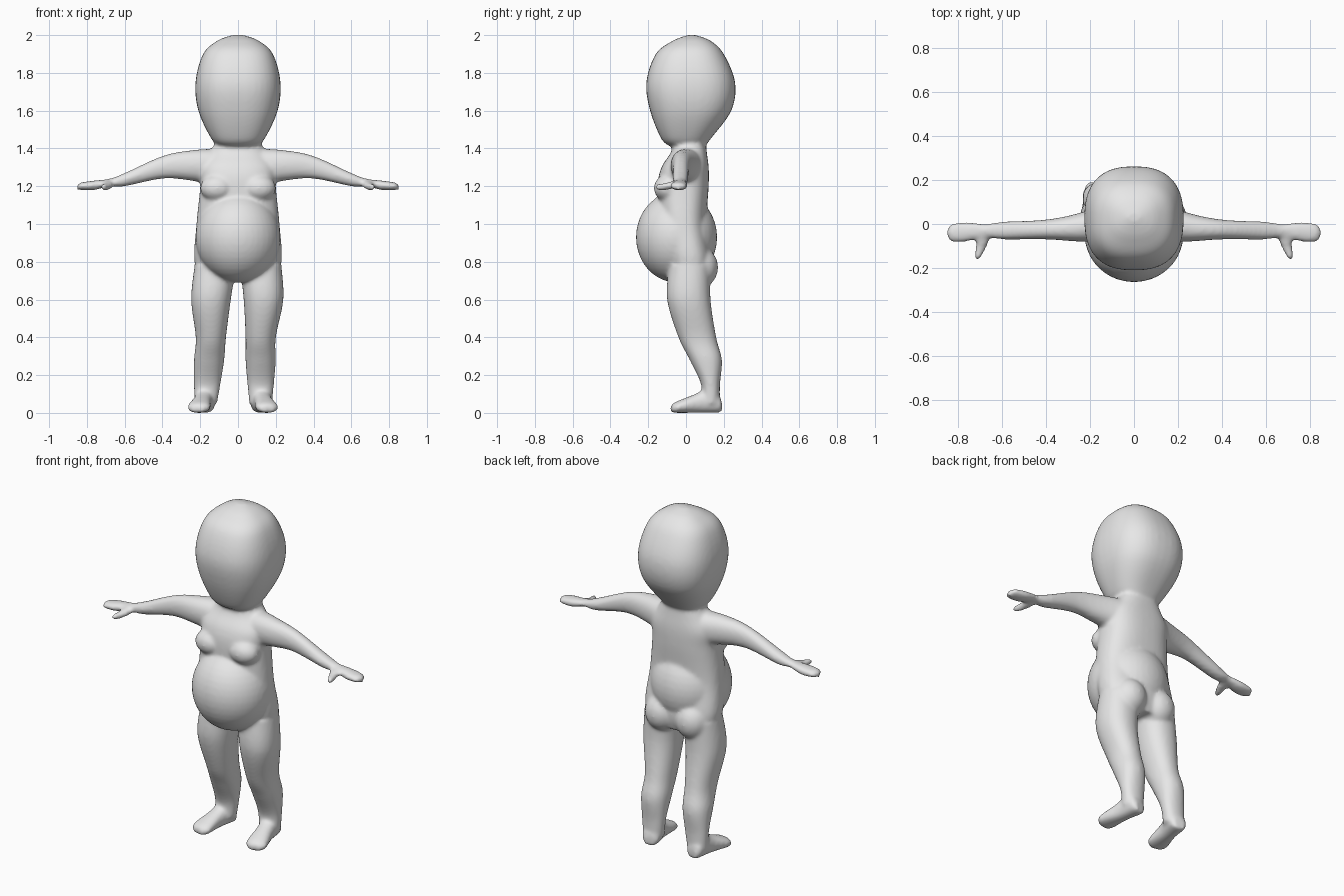
import bpy
import bmesh
from math import cos, sin, pi, radians
from mathutils import Matrix, Vector

cube = bpy.data.objects.get("Cube")
if cube:
    bpy.data.objects.remove(cube, do_unlink=True)

bm = bmesh.new()
SIDES = 40
STEPS = 6


def catmull_rom(before, start, end, after, t):
    bend = t * (3 * (start - end) + after - before)
    curve = 2 * before - 5 * start + 4 * end - after + bend
    return start + t / 2 * (end - before + t * curve)


def smooth_sections(sections):
    """Insert curved in-between sections."""
    last = len(sections) - 1
    dense = []
    for i in range(last):
        window = [sections[max(0, min(last, k))] for k in range(i - 1, i + 3)]
        for step in range(STEPS):
            dense.append([catmull_rom(*values, step / STEPS) for values in zip(*window)])
    dense.append(sections[last])
    return dense


def signed_power(value, exponent):
    return abs(value) ** exponent * (1 if value >= 0 else -1)


def loft(sections, axis, matrix=Matrix(), power=2.2):
    """Skin superellipse sections (position, low a, high a, low b, high b)."""
    rings = []
    for along, low_a, high_a, low_b, high_b in smooth_sections(sections):
        ring = []
        for k in range(SIDES):
            angle = 2 * pi * k / SIDES
            across = signed_power(cos(angle), 2 / power)
            upward = signed_power(sin(angle), 2 / power)
            a = (low_a + high_a + (high_a - low_a) * across) / 2
            b = (low_b + high_b + (high_b - low_b) * upward) / 2
            point = {"x": (along, a, b), "y": (a, along, b), "z": (a, b, along)}[axis]
            ring.append(bm.verts.new(matrix @ Vector(point)))
        rings.append(ring)
    for ring, following in zip(rings, rings[1:]):
        for k in range(SIDES):
            n = (k + 1) % SIDES
            bm.faces.new((ring[k], ring[n], following[n], following[k]))
    bm.faces.new(rings[0])
    bm.faces.new(rings[-1])


def upright(sections):
    """Loft symmetric sections (height, half width, front, back)."""
    loft([(z, -width, width, front, back) for z, width, front, back in sections],
         "z", power=2.5)


def ellipsoid(centre, radii):
    bmesh.ops.create_uvsphere(
        bm, u_segments=SIDES, v_segments=SIDES // 2, radius=1,
        matrix=Matrix.Translation(centre) @ Matrix.Diagonal((*radii, 1)))


# Large rounded head, narrowing to the chin
upright([(1.41, .09, -.08, .1), (1.45, .14, -.13, .13), (1.6, .21, -.19, .24),
         (1.75, .225, -.21, .26), (1.9, .185, -.16, .2), (1.97, .11, -.07, .13),
         (2, .03, .01, .05)])

# Torso and neck
upright([(.7, .17, -.08, .12), (.8, .23, -.1, .14), (1, .22, -.14, .11),
         (1.2, .2, -.15, .12), (1.3, .2, -.13, .12), (1.38, .15, -.08, .11),
         (1.46, .1, -.06, .1)])

# Round belly
ellipsoid((0, -.05, .93), (.225, .215, .24))

ARM = [(.1, -.08, .1, 1.2, 1.4), (.25, -.08, .05, 1.23, 1.39),
       (.4, -.07, .02, 1.24, 1.36), (.6, -.07, .01, 1.2, 1.27),
       (.68, -.06, 0, 1.2, 1.24), (.76, -.08, .01, 1.18, 1.23),
       (.83, -.08, 0, 1.18, 1.22), (.85, -.06, -.02, 1.18, 1.21)]
THUMB = [(-.16, .7, .73, 1.18, 1.21), (-.1, .67, .72, 1.18, 1.22),
         (-.03, .64, .72, 1.2, 1.24)]
LEG = [(.05, .06, .18, .08, .18), (.15, .05, .19, .08, .18),
       (.28, .04, .2, .02, .19), (.4, .04, .2, -.04, .16),
       (.6, .03, .24, -.1, .13), (.78, .01, .23, -.09, .13)]
# Foot sections: position, half width, height above the sole
FOOT = [(-.08, .03, .04), (-.05, .06, .06), (.05, .05, .1),
        (.1, .05, .12), (.17, .05, .1), (.19, .03, .06)]

for side, lean in ((1, 0), (-1, .055)):
    mirror = Matrix.Diagonal((side, 1, 1, 1))

    # Arm tapering into a mitten hand with a thumb
    loft(ARM, "x", mirror)
    loft(THUMB, "y", mirror)

    # Leg, with one leg set slightly wider towards the ankle
    leg = []
    for z, inner, outer, front, back in LEG:
        shift = lean * max(0, 1 - z / .7)
        leg.append((z, inner + shift, outer + shift, front, back))
    loft(leg, "z", mirror)

    # Foot turned outwards
    turn = Matrix.Translation((.145 + lean, 0, 0)) @ Matrix.Rotation(radians(10), 4, "Z")
    loft([(y, -width, width, 0, top) for y, width, top in FOOT], "y", mirror @ turn)

    # Chest and buttock
    ellipsoid((side * .11, -.1, 1.19), (.09, .07, .07))
    ellipsoid((side * .1, .07, .77), (.1, .1, .11))

bmesh.ops.recalc_face_normals(bm, faces=bm.faces)
mesh = bpy.data.meshes.new("body")
bm.to_mesh(mesh)
bm.free()
body = bpy.data.objects.new("body", mesh)
bpy.context.collection.objects.link(body)

# Fuse the parts into one soft skin
remesh = body.modifiers.new("Fuse", "REMESH")
remesh.mode = "VOXEL"
remesh.voxel_size = .01
remesh.use_smooth_shade = True
soften = body.modifiers.new("Soften", "SMOOTH")
soften.factor = .5
soften.iterations = 9

# Plain grey skin
grey = bpy.data.materials.new("plain grey")
grey.use_nodes = True
colour = (.8, .8, .8, 1)
grey.diffuse_color = colour
grey.node_tree.nodes["Principled BSDF"].inputs["Base Color"].default_value = colour
mesh.materials.append(grey)
